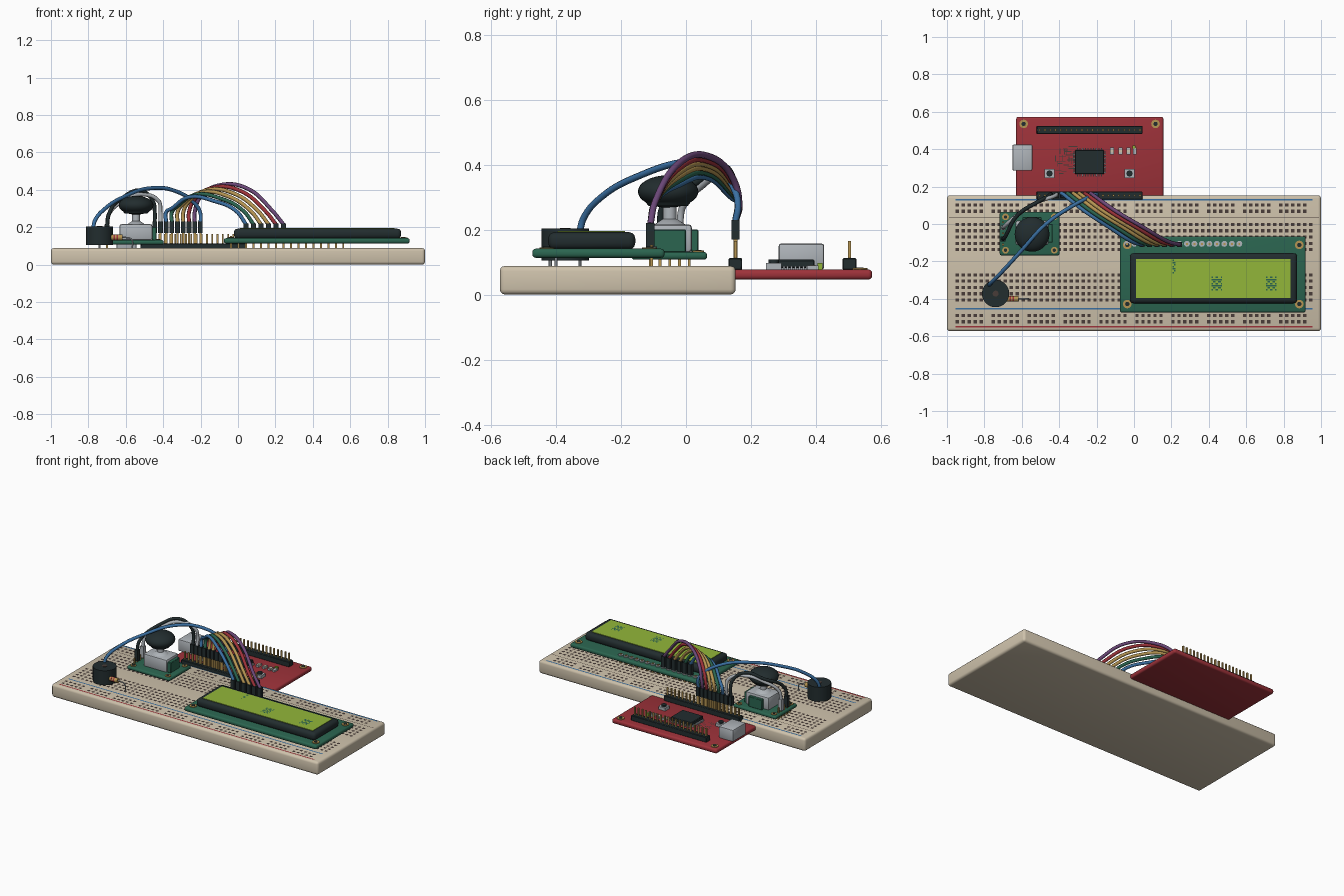
import bpy, bmesh, math, random
from mathutils import Matrix, Vector

random.seed(4)
cube = bpy.data.objects.get("Cube")
if cube:
    bpy.data.objects.remove(cube, do_unlink=True)

COLOURS = {
    "beige": (0.62, 0.54, 0.41), "charcoal": (0.016, 0.026, 0.028),
    "green": (0.024, 0.13, 0.08), "red": (0.34, 0.032, 0.042),
    "lime": (0.29, 0.47, 0.042), "gold": (0.47, 0.3, 0.085),
    "grey": (0.43, 0.46, 0.49), "blue": (0.042, 0.16, 0.36),
    "purple": (0.15, 0.065, 0.19), "dark_brown": (0.065, 0.045, 0.04),
}
MATS = {}
for key, rgb in COLOURS.items():
    m = bpy.data.materials.new(key)
    m.use_nodes = True
    m.diffuse_color = (*rgb, 1)
    bsdf = m.node_tree.nodes["Principled BSDF"]
    bsdf.inputs["Base Color"].default_value = (*rgb, 1)
    bsdf.inputs["Roughness"].default_value = 0.7
    MATS[key] = m


def box(x, y, z, bevel=0, segments=3):
    """Piece: box from (min, max) ranges, optionally rounded."""
    def add(bm):
        part = bmesh.new()
        size = [r[1] - r[0] for r in (x, y, z)]
        mid = [(r[0] + r[1]) / 2 for r in (x, y, z)]
        bmesh.ops.create_cube(part, size=1, matrix=Matrix.Translation(mid) @ Matrix.Diagonal((*size, 1)))
        if bevel:
            bmesh.ops.bevel(part, geom=part.edges[:], offset=bevel, segments=segments,
                            profile=0.5, affect='EDGES')
        tmp = bpy.data.meshes.new("tmp")
        part.to_mesh(tmp)
        part.free()
        bm.from_mesh(tmp)
        bpy.data.meshes.remove(tmp)
    return add


def block(x, y, z, w, d, h):
    """Piece: box centred on x, y and standing on z."""
    return box((x - w / 2, x + w / 2), (y - d / 2, y + d / 2), (z, z + h))


def rod(x, y, z0, z1, r, sides=16, r2=None, turn=None):
    """Piece: upright cylinder, or one turned about its middle."""
    def add(bm):
        mat = Matrix.Translation((x, y, (z0 + z1) / 2))
        if turn:
            mat = mat @ Matrix.Rotation(math.pi / 2, 4, turn)
        bmesh.ops.create_cone(bm, cap_ends=True, segments=sides, radius1=r,
                              radius2=r if r2 is None else r2, depth=z1 - z0, matrix=mat)
    return add


def plate(x, y, z, w, d):
    """Piece: flat rectangle facing up."""
    def add(bm):
        bm.faces.new([bm.verts.new((x + a * w / 2, y + b * d / 2, z))
                      for a, b in ((-1, -1), (1, -1), (1, 1), (-1, 1))])
    return add


def make(name, colour, *pieces):
    bm = bmesh.new()
    for piece in pieces:
        piece(bm)
    mesh = bpy.data.meshes.new(name)
    bm.to_mesh(mesh)
    bm.free()
    mesh.materials.append(MATS[colour])
    mesh.shade_smooth()
    mesh.set_sharp_from_angle(angle=math.radians(40))
    obj = bpy.data.objects.new(name, mesh)
    bpy.context.collection.objects.link(obj)
    return obj


def wire(name, colour, points, r=0.0105):
    cu = bpy.data.curves.new(name, 'CURVE')
    cu.dimensions = '3D'
    cu.bevel_depth, cu.bevel_resolution, cu.resolution_u = r, 2, 8
    cu.use_fill_caps = True
    sp = cu.splines.new('BEZIER')
    sp.bezier_points.add(len(points) - 1)
    for p, co in zip(sp.bezier_points, points):
        p.co = co
        p.handle_left_type = p.handle_right_type = 'AUTO'
    cu.materials.append(MATS[colour])
    obj = bpy.data.objects.new(name, cu)
    bpy.context.collection.objects.link(obj)
    bpy.ops.object.select_all(action='DESELECT')
    obj.select_set(True)
    bpy.context.view_layer.objects.active = obj
    bpy.ops.object.convert(target='MESH')


def mounting_holes(name, xs, ys, z, r=0.023):
    spots = [(x, y) for x in xs for y in ys]
    make(name + "_rings", "gold", *[rod(x, y, z - 0.01, z + 0.004, r, 20) for x, y in spots])
    make(name + "_holes", "charcoal", *[rod(x, y, z - 0.01, z + 0.006, r * 0.5, 16) for x, y in spots])


# Breadboard with rails and socket holes
TOP = 0.088
make("breadboard", "beige", box((-1, 1), (-0.573, 0.153), (0, TOP), 0.016))
cols = [-0.945 + i * 1.89 / 59 for i in range(60)]
rows = [start - 0.0335 * i for start in (-0.003, -0.272) for i in range(5)]
holes = [plate(x, y, TOP + 0.001, 0.018, 0.017) for y in rows for x in cols]
holes += [plate(x, y, TOP + 0.001, 0.018, 0.017) for y in (0.102, 0.068, -0.489, -0.523)
          for i, x in enumerate(cols) if i % 6 != 5]
make("socket_holes", "dark_brown", *holes)
make("blue_rail_lines", "blue", *[plate(0, y, TOP + 0.001, 1.91, 0.009) for y in (0.13, -0.453)])
make("red_rail_line", "red", plate(0, -0.549, TOP + 0.001, 1.91, 0.009))
make("rail_seam", "dark_brown", plate(0, 0.036, TOP + 0.001, 1.98, 0.004))

# Red controller board
RZ = 0.077
make("controller_board", "red", box((-0.63, 0.157), (0.125, 0.573), (0.046, RZ), 0.012))
mounting_holes("controller", (-0.59, 0.115), (0.535,), RZ)
pins_x = [-0.504 + 0.0282 * i for i in range(20)]
make("pin_headers", "charcoal", *[box((-0.52, 0.046), (y - 0.021, y + 0.021), (RZ - 0.001, 0.112), 0.003, 1)
                                  for y in (0.152, 0.503)])
make("header_pins", "gold", *[block(x, y, 0.1, 0.009, 0.009, 0.064) for y in (0.152, 0.503) for x in pins_x])
make("usb_socket", "grey", box((-0.65, -0.543), (0.285, 0.425), (RZ, 0.157), 0.008, 2))
make("main_chip", "charcoal", box((-0.316, -0.16), (0.266, 0.396), (RZ + 0.004, 0.107), 0.004, 1))
legs = [-0.054 + 0.012 * i for i in range(10)]
make("chip_legs", "grey",
     *[block(-0.238 + t * 1.2, 0.331, RZ, 0.006, 0.152, 0.01) for t in legs],
     *[block(-0.238, 0.331 + t, RZ, 0.178, 0.006, 0.01) for t in legs])
make("button_bases", "grey", *[block(x, 0.27, RZ, 0.052, 0.048, 0.02) for x in (-0.452, -0.024)])
make("button_caps", "charcoal", *[rod(x, 0.27, 0.095, 0.108, 0.016) for x in (-0.452, -0.024)])
make("small_resistors", "grey", *[block(x, 0.39, RZ, 0.02, 0.036, 0.012) for x in (-0.117, -0.072, -0.029, 0.004)])
make("resistor_middles", "beige", *[block(x, 0.39, RZ, 0.021, 0.018, 0.014) for x in (-0.117, -0.072, -0.029)])
make("indicator_light", "lime", block(0.0, 0.412, RZ, 0.018, 0.016, 0.02))
make("board_traces", "dark_brown", *[
    plate(random.uniform(-0.41, -0.32), 0.27 + 0.009 * i, RZ + 0.001, random.uniform(0.02, 0.05), 0.004)
    for i in range(17)], *[
    plate(-0.42 + 0.012 * i, random.uniform(0.29, 0.4), RZ + 0.001, 0.004, 0.03) for i in range(9)])

# Display module
DZ = 0.141
make("display_board", "green", box((-0.075, 0.918), (-0.473, -0.066), (0.113, DZ), 0.011))
mounting_holes("display", (-0.036, 0.884), (-0.112, -0.428), DZ)
make("display_bezel", "charcoal", box((-0.022, 0.872), (-0.424, -0.156), (DZ - 0.002, 0.192), 0.02))
make("display_screen", "lime", box((0.012, 0.838), (-0.396, -0.188), (0.188, 0.195)))
pad_x = [-0.037 + 0.04 * i for i in range(16)]
make("display_pads", "grey", *[rod(x, -0.106, DZ - 0.003, DZ + 0.006, 0.016, 12) for x in pad_x])
make("display_pins", "gold", *[block(x, -0.106, 0.085, 0.01, 0.01, 0.068) for x in pad_x])
pixels = []
for cx, cy, w in ((0.208, -0.228, 2), (0.443, -0.319, 4), (0.734, -0.319, 4)):
    for i in range(w):
        for j in range(7):
            if (i * i + j) % 3 != 1:
                for side in (-1, 1) if w > 2 else (1,):
                    pixels.append(plate(cx + side * (i + 0.3) * 0.0075, cy + (j - 3) * 0.011,
                                        0.196, 0.0075, 0.008))
make("screen_pixels", "green", *pixels)

# Joystick module
JX, JY = -0.545, -0.05
make("joystick_board", "green", box((-0.718, -0.397), (-0.168, 0.065), (0.107, 0.131), 0.01))
mounting_holes("joystick", (-0.687, -0.426), (0.038, -0.14), 0.131, 0.018)
make("joystick_base", "grey", box((-0.633, -0.458), (-0.112, 0.018), (0.13, 0.216), 0.01, 2))
make("joystick_sensors", "green", box((-0.46, -0.435), (-0.1, 0.0), (0.13, 0.2), 0.003, 1),
     box((-0.595, -0.495), (0.015, 0.038), (0.13, 0.2), 0.003, 1))
make("joystick_stalk", "grey", rod(JX, JY, 0.21, 0.29, 0.021), rod(JX, JY, 0.214, 0.232, 0.05, 24, 0.022))


def cap(bm):
    bmesh.ops.create_uvsphere(bm, u_segments=32, v_segments=16, radius=1,
                              matrix=Matrix.Translation((JX, JY - 0.005, 0.317)) @ Matrix.Diagonal((0.093, 0.093, 0.05, 1)))


make("joystick_cap", "charcoal", cap, rod(JX, JY - 0.005, 0.272, 0.312, 0.06, 32, 0.09))
joy_pins = [-0.11 + 0.03 * i for i in range(5)]
make("joystick_pins", "gold", *[block(-0.7, y, 0.085, 0.009, 0.009, 0.08) for y in joy_pins])

# Buzzer with its series resistor
make("buzzer", "charcoal", rod(-0.74, -0.372, 0.105, 0.203, 0.073, 32))
make("buzzer_opening", "dark_brown", rod(-0.74, -0.372, 0.2, 0.205, 0.016))
make("buzzer_legs", "grey", *[rod(-0.74, y, 0.08, 0.11, 0.005, 8) for y in (-0.418, -0.326)])
make("resistor_body", "gold", rod(-0.648, -0.4, 0.115, 0.175, 0.015, 16, turn='Y'))
make("resistor_bands", "red", *[rod(x, -0.4, 0.141, 0.149, 0.0155, 16, turn='Y') for x in (-0.662, -0.645)])
wire("resistor_lead", "grey", [(-0.7, -0.4, 0.145), (-0.6, -0.4, 0.145), (-0.57, -0.4, 0.135), (-0.565, -0.4, 0.08)], 0.004)

# Jumper wires and their connector housings
socket_x = [-0.445 + 0.0305 * i for i in range(9)]
lcd_x = pad_x[2:8]
joy_y = joy_pins[1:4:2]
make("wire_connectors", "charcoal",
     *[block(x, 0.152, 0.17, 0.025, 0.025, 0.06) for x in socket_x],
     *[block(x, -0.11, 0.147, 0.028, 0.026, 0.073) for x in lcd_x],
     block(-0.7, joy_y[0], 0.14, 0.026, 0.026, 0.075))
make("pale_connector", "grey", block(-0.7, joy_y[1], 0.14, 0.026, 0.026, 0.075))
make("connector_pins", "gold", *[block(x, 0.152, 0.11, 0.012, 0.012, 0.065) for x in socket_x])

for i, colour in enumerate(("blue", "green", "gold", "gold", "red", "purple")):
    a = Vector((lcd_x[i], -0.11, 0.215))
    b = Vector((socket_x[i + 2], 0.152, 0.225))
    lift = 0.36 + 0.013 * i
    path = [a]
    for t, y, z in ((0.12, -0.095, 0.285), (0.4, -0.02, lift - 0.02), (0.72, 0.07, lift),
                    (0.93, 0.14, lift - 0.06), (1, 0.163, 0.28)):
        path.append((a.x + (b.x - a.x) * t, y, z))
    wire("display_wire_%d" % (i + 1), colour, path + [b])

for i, colour in enumerate(("charcoal", "grey")):
    y, x = joy_y[i], socket_x[i]
    wire("joystick_wire_%d" % (i + 1), colour,
         [(-0.7, y, 0.21), (-0.69, y + 0.01, 0.27), (-0.62, 0.05, 0.355 - 0.02 * i),
          (-0.52, 0.115, 0.395 - 0.02 * i), (x - 0.01, 0.15, 0.34), (x, 0.16, 0.28), (x, 0.152, 0.225)])

wire("buzzer_wire", "blue",
     [(-0.775, -0.328, 0.19), (-0.765, -0.315, 0.235), (-0.71, -0.26, 0.3), (-0.6, -0.14, 0.367),
      (-0.47, 0.0, 0.408), (-0.34, 0.09, 0.395), (-0.225, 0.15, 0.32), (-0.2, 0.16, 0.27),
      (socket_x[8], 0.152, 0.225)])
